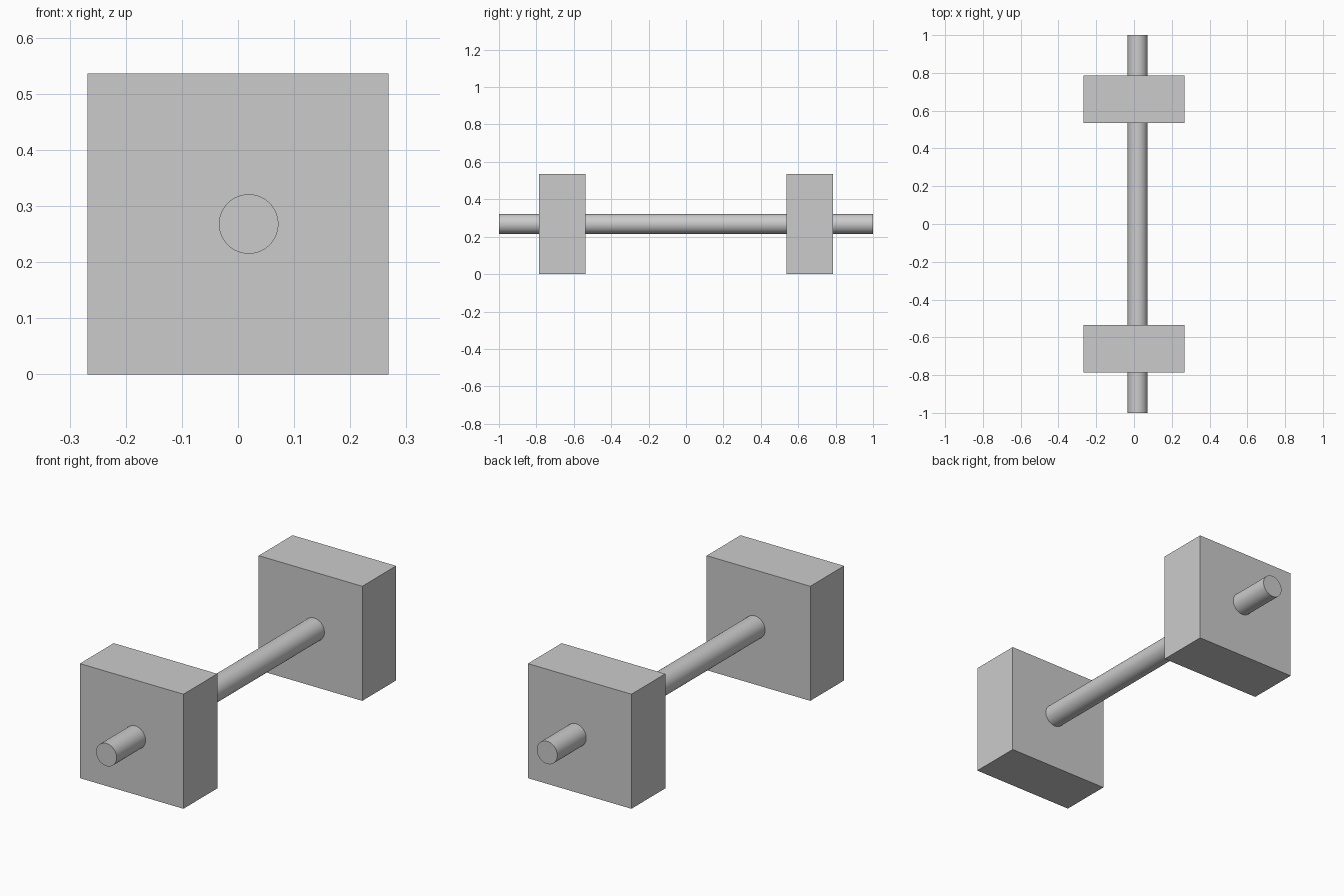
import bpy
import math

cube = bpy.data.objects.get("Cube")
if cube:
    bpy.data.objects.remove(cube, do_unlink=True)

SIDE = 0.536          # width and height of each weight
DEPTH = 0.25          # thickness of each weight
WEIGHT_Y = 0.661      # distance of each weight from the middle
BAR_X = 0.019         # the bar sits slightly off centre
BAR_RADIUS = 0.053

# Plain grey for every part
grey = bpy.data.materials.new("plain_grey")
grey.use_nodes = True
colour = (0.6, 0.6, 0.6, 1)
grey.diffuse_color = colour
grey.node_tree.nodes["Principled BSDF"].inputs["Base Color"].default_value = colour


def finish(name):
    obj = bpy.context.object
    obj.name = name
    obj.data.materials.append(grey)
    return obj


# Square weights
for name, side in (("front_weight", -1), ("back_weight", 1)):
    bpy.ops.mesh.primitive_cube_add(size=1, location=(0, side * WEIGHT_Y, SIDE / 2))
    weight = finish(name)
    weight.scale = (SIDE, DEPTH, SIDE)
    bpy.ops.object.transform_apply(location=False, rotation=False, scale=True)

# Round bar through both weights
bpy.ops.mesh.primitive_cylinder_add(
    vertices=64, radius=BAR_RADIUS, depth=2,
    location=(BAR_X, 0, SIDE / 2), rotation=(math.pi / 2, 0, 0))
finish("bar")
bpy.ops.object.shade_smooth_by_angle(angle=math.radians(30))
